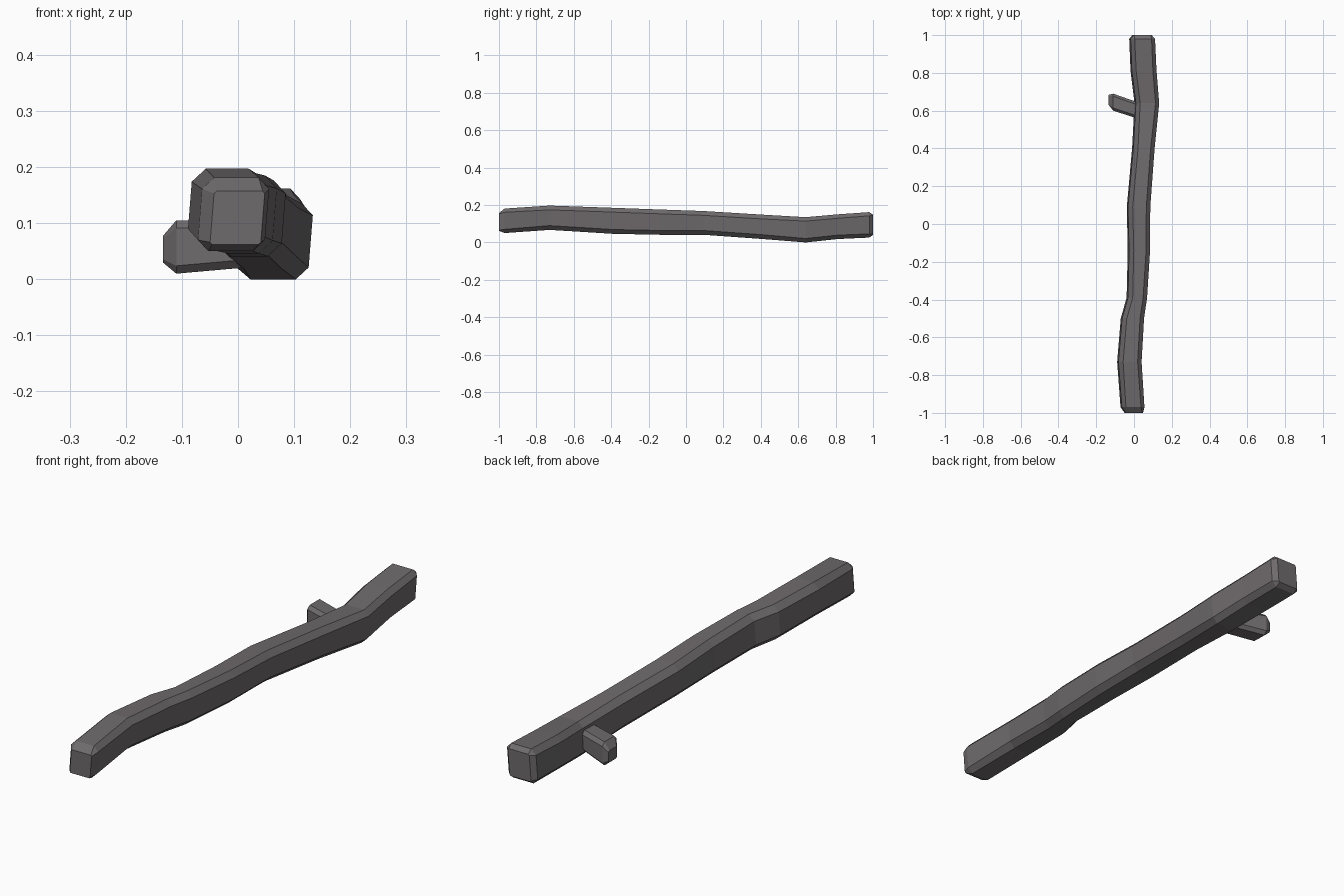
import bpy
import bmesh

if "Cube" in bpy.data.objects:
    bpy.data.objects.remove(bpy.data.objects["Cube"])

bark = bpy.data.materials.new("dark_bark")
bark.diffuse_color = (0.158, 0.146, 0.150, 1)
bark.use_nodes = True
bark.node_tree.nodes["Principled BSDF"].inputs["Base Color"].default_value = bark.diffuse_color


def octagon(u0, u1, v0, v1, c, shear):
    """Chamfered rectangle; the top leans towards +u, bounds are kept."""
    s = shear * (v1 - v0)
    mid = (v0 + v1) / 2
    a, b = u0 + s / 2, u1 - s / 2
    pts = [(a + c, v0), (b - c, v0), (b, v0 + c), (b, v1 - c),
           (b - c, v1), (a + c, v1), (a, v1 - c), (a, v0 + c)]
    return [(u + shear * (v - mid), v) for u, v in pts]


def loft(name, sections, place, shear=0.0):
    """Skin a row of chamfered sections: (position, u0, u1, v0, v1, chamfer)."""
    bm = bmesh.new()
    rings = []
    for t, u0, u1, v0, v1, c in sections:
        ring = octagon(u0, u1, v0, v1, c, shear)
        rings.append([bm.verts.new(place(t, u, v)) for u, v in ring])
    for a, b in zip(rings, rings[1:]):
        for i in range(8):
            j = (i + 1) % 8
            bm.faces.new((a[i], a[j], b[j], b[i]))
    bm.faces.new(rings[0])
    bm.faces.new(rings[-1])
    bmesh.ops.recalc_face_normals(bm, faces=bm.faces)
    mesh = bpy.data.meshes.new(name)
    bm.to_mesh(mesh)
    bm.free()
    mesh.materials.append(bark)
    obj = bpy.data.objects.new(name, mesh)
    bpy.context.collection.objects.link(obj)
    return obj


# Main crooked stick: y, x min, x max, z min, z max, corner chamfer
stick = [
    (-1.00, -0.050, 0.048, 0.062, 0.157, 0.004),
    (-0.97, -0.073, 0.057, 0.050, 0.181, 0.020),
    (-0.73, -0.091, 0.042, 0.067, 0.197, 0.023),
    (-0.50, -0.072, 0.055, 0.053, 0.189, 0.023),
    (-0.39, -0.041, 0.071, 0.046, 0.185, 0.023),
    (-0.14, -0.035, 0.087, 0.041, 0.176, 0.023),
    (0.09, -0.040, 0.088, 0.041, 0.168, 0.023),
    (0.40, -0.012, 0.111, 0.019, 0.149, 0.023),
    (0.64, 0.001, 0.135, 0.000, 0.135, 0.021),
    (0.81, -0.020, 0.121, 0.018, 0.150, 0.021),
    (0.98, -0.027, 0.113, 0.026, 0.162, 0.020),
    (1.00, -0.010, 0.094, 0.040, 0.148, 0.004),
]
loft("stick", stick, lambda t, u, v: (u, t, v), 0.08)

# Short side twig: x, y min, y max, z min, z max, corner chamfer
twig = [
    (0.06, 0.545, 0.630, 0.025, 0.105, 0.014),
    (-0.11, 0.600, 0.690, 0.010, 0.105, 0.014),
    (-0.134, 0.630, 0.684, 0.030, 0.077, 0.006),
]
loft("twig", twig, lambda t, u, v: (t, u, v))
